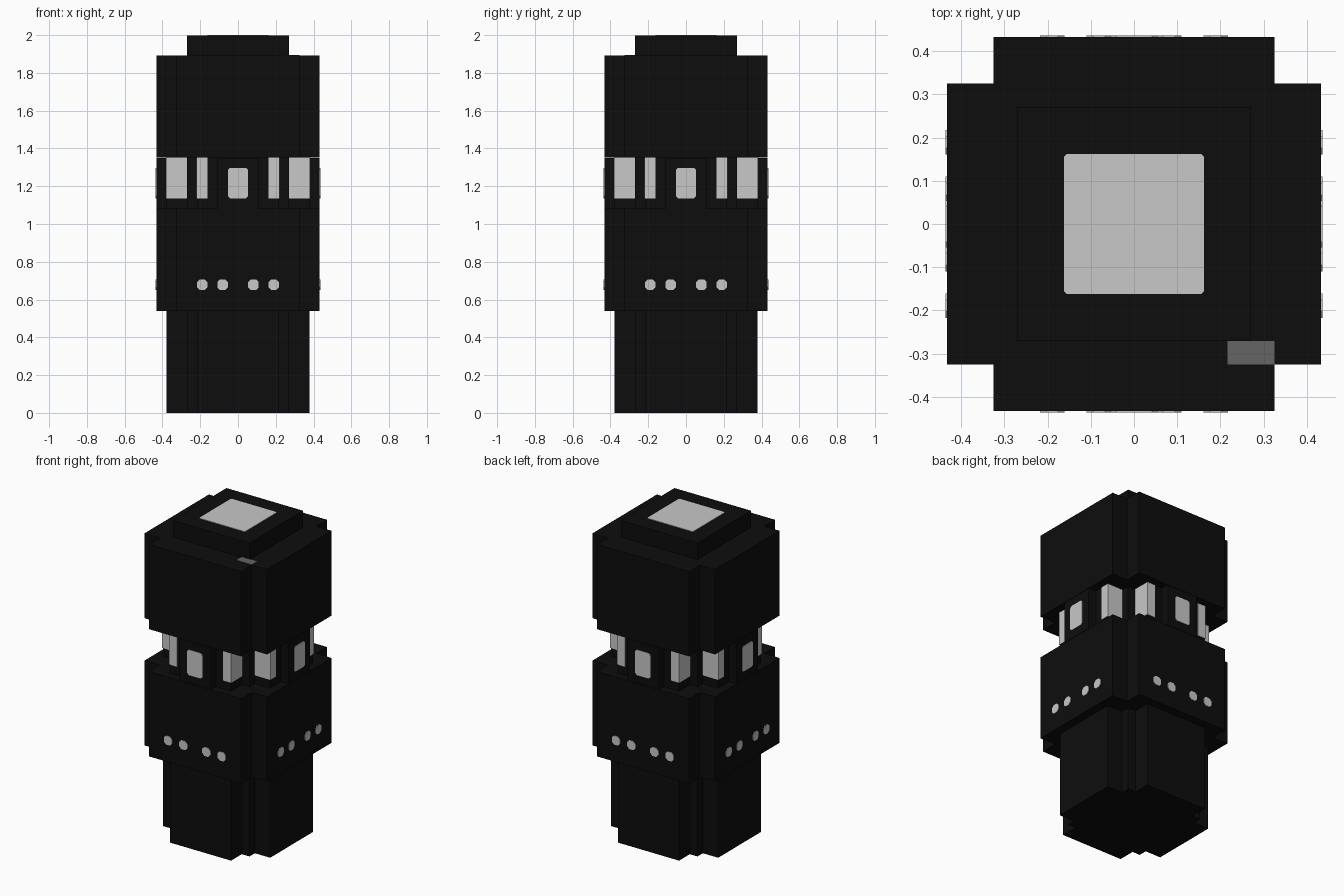
import bpy, bmesh, math
from mathutils import Matrix, Vector

if "Cube" in bpy.data.objects:
    bpy.data.objects.remove(bpy.data.objects["Cube"])

U = 2 / 37          # one grid step of the blocky design
T = 0.06            # thickness of painted plates, in steps (about 0.003)


def material(name, v):
    m = bpy.data.materials.new(name)
    m.diffuse_color = (v, v, v, 1)
    m.use_nodes = True
    m.node_tree.nodes["Principled BSDF"].inputs["Base Color"].default_value = m.diffuse_color
    return m


BLACK = material("black", 0.004)
WHITE = material("light_grey", 0.58)
GREY = material("mid_grey", 0.13)


def finish(bm, name, mat):
    bmesh.ops.scale(bm, vec=(U, U, U), verts=bm.verts)
    bmesh.ops.recalc_face_normals(bm, faces=bm.faces)
    me = bpy.data.meshes.new(name)
    bm.to_mesh(me)
    bm.free()
    me.materials.append(mat)
    bpy.context.collection.objects.link(bpy.data.objects.new(name, me))


def add_prism(bm, pts, direction):
    """Closed prism from a 3D outline pushed along direction."""
    f = bm.faces.new([bm.verts.new(p) for p in pts])
    r = bmesh.ops.extrude_face_region(bm, geom=[f], use_keep_orig=True)
    moved = [v for v in r["geom"] if isinstance(v, bmesh.types.BMVert)]
    bmesh.ops.translate(bm, verts=moved, vec=direction)


def add_box(bm, x0, x1, y0, y1, z0, z1):
    add_prism(bm, [(x0, y0, z0), (x1, y0, z0), (x1, y1, z0), (x0, y1, z0)], (0, 0, z1 - z0))


def chamfered(w, h, c):
    return [(-w, -h + c), (-w + c, -h), (w - c, -h), (w, -h + c),
            (w, h - c), (w - c, h), (-w + c, h), (-w, h - c)]


def add_front_plate(bm, x, z, w, h, c):
    add_prism(bm, [(x + a, -8 - T, z + b) for a, b in chamfered(w, h, c)], (0, T, 0))


def stepped_column(name, corner, z0, z1):
    """Four-fold stepped profile extruded upward."""
    bm = bmesh.new()
    pts = []
    for k in range(4):
        rot = Matrix.Rotation(k * math.pi / 2, 3, 'Z')
        pts += [rot @ Vector((x, y, z0)) for x, y in corner]
    add_prism(bm, pts, (0, 0, z1 - z0))
    finish(bm, name, BLACK)


def four_sides(bm):
    geom = bm.verts[:] + bm.edges[:] + bm.faces[:]
    for k in (1, 2, 3):
        d = bmesh.ops.duplicate(bm, geom=geom)
        verts = [v for v in d["geom"] if isinstance(v, bmesh.types.BMVert)]
        bmesh.ops.rotate(bm, verts=verts, cent=(0, 0, 0),
                         matrix=Matrix.Rotation(k * math.pi / 2, 3, 'Z'))


# Core column and the two wide blocks
stepped_column("core_column", [(7, 4), (5, 4), (5, 5), (4, 5), (4, 7)], 0, 34)
block = [(8, 6), (6, 6), (6, 8)]
stepped_column("lower_block", block, 10, 20)
stepped_column("upper_block", block, 25, 35)

# Roof cap with pale panel
bm = bmesh.new()
add_box(bm, -5, 5, -5, 5, 35, 37 - T)
finish(bm, "roof_cap", BLACK)
bm = bmesh.new()
add_prism(bm, [(a, b, 37 - T) for a, b in chamfered(3, 3, 0.12)], (0, 0, T))
finish(bm, "roof_panel", WHITE)

# Window housings in the gap between the blocks
bm = bmesh.new()
add_box(bm, -2, 2, -8, -6.9, 20.04, 24.96)
four_sides(bm)
finish(bm, "window_housings", BLACK)

# Centre windows
bm = bmesh.new()
add_front_plate(bm, 0, 22.5, 1, 1.5, 0.22)
four_sides(bm)
finish(bm, "centre_windows", WHITE)

# Windows wrapping the corners of the core
bm = bmesh.new()
for s in (-1, 1):
    x0, x1 = sorted((3 * s, (4 + T) * s))
    add_box(bm, x0, x1, -7 - T, -5, 21, 25)
four_sides(bm)
finish(bm, "corner_windows", WHITE)

# Rows of small round lights on the lower block
bm = bmesh.new()
for x in (-3.5, -1.5, 1.5, 3.5):
    add_front_plate(bm, x, 12.55, 0.53, 0.53, 0.28)
four_sides(bm)
finish(bm, "small_lights", WHITE)

# Single grey patch on the upper block's top
bm = bmesh.new()
add_box(bm, 4, 6, -6, -5, 35, 35 + T)
finish(bm, "top_patch", GREY)
